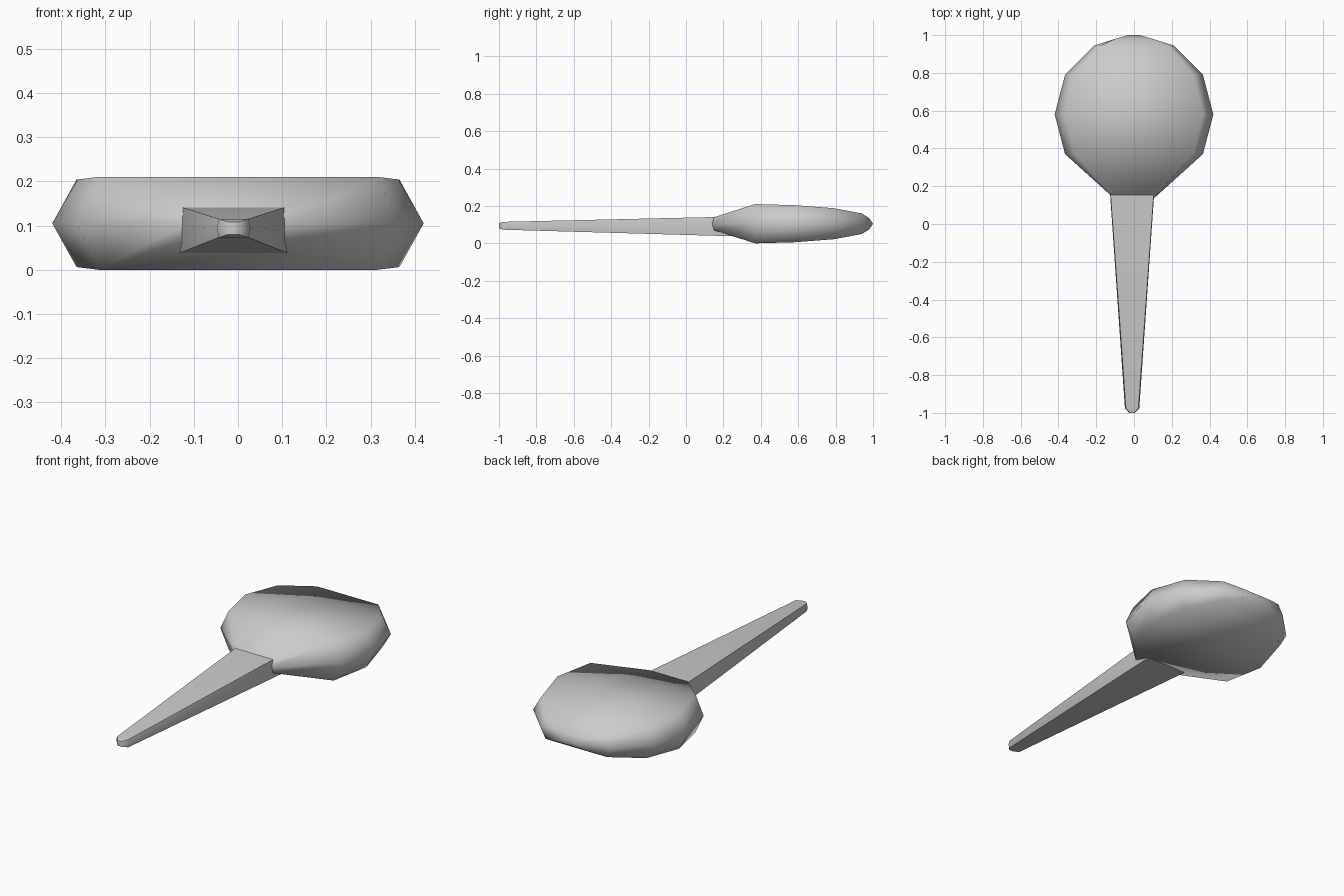
import bpy
import bmesh
import math

cube = bpy.data.objects.get("Cube")
if cube:
    bpy.data.objects.remove(cube, do_unlink=True)

grey = bpy.data.materials.new("plain_grey")
grey.use_nodes = True
colour = (0.6, 0.6, 0.6, 1)
grey.diffuse_color = colour
grey.node_tree.nodes["Principled BSDF"].inputs["Base Color"].default_value = colour


def loft(name, stations, cx, angle):
    """Six-sided sections: y, middle y, middle half width, flat half width, low z, high z."""
    bm = bmesh.new()
    rings = []
    for y, ym, wide, flat, low, high in stations:
        mid = (low + high) / 2
        ring = [(flat, y, high), (-flat, y, high), (-wide, ym, mid),
                (-flat, y, low), (flat, y, low), (wide, ym, mid)]
        rings.append([bm.verts.new((x + cx, yy, z)) for x, yy, z in ring])
    for a, b in zip(rings, rings[1:]):
        for i in range(6):
            j = (i + 1) % 6
            bm.faces.new((a[i], a[j], b[j], b[i]))
    # Each end closes with two quads that meet on the middle line
    for ring in (rings[0], rings[-1]):
        bm.faces.new((ring[0], ring[1], ring[2], ring[5]))
        bm.faces.new((ring[2], ring[3], ring[4], ring[5]))
    bmesh.ops.recalc_face_normals(bm, faces=bm.faces)
    mesh = bpy.data.meshes.new(name)
    bm.to_mesh(mesh)
    bm.free()
    mesh.materials.append(grey)
    obj = bpy.data.objects.new(name, mesh)
    bpy.context.collection.objects.link(obj)
    bpy.ops.object.select_all(action="DESELECT")
    obj.select_set(True)
    bpy.context.view_layer.objects.active = obj
    bpy.ops.object.shade_smooth_by_angle(angle=math.radians(angle))
    return obj


# Rounded flat head, front to back
loft("paddle_head", [
    (0.15, 0.14, 0.11, 0.115, 0.07, 0.14),
    (0.37, 0.37, 0.365, 0.315, 0.0, 0.21),
    (0.58, 0.58, 0.42, 0.365, 0.006, 0.204),
    (0.79, 0.79, 0.365, 0.315, 0.022, 0.188),
    (0.94, 0.945, 0.21, 0.185, 0.05, 0.16),
    (0.98, 1.0, 0.03, 0.10, 0.075, 0.135),
], 0, 80)

# Tapered handle, tip to root
loft("handle", [
    (-1.0, -1.0, 0.015, 0.012, 0.08, 0.108),
    (-0.975, -0.975, 0.038, 0.033, 0.073, 0.115),
    (0.25, 0.25, 0.123, 0.121, 0.038, 0.143),
], -0.01, 60)
